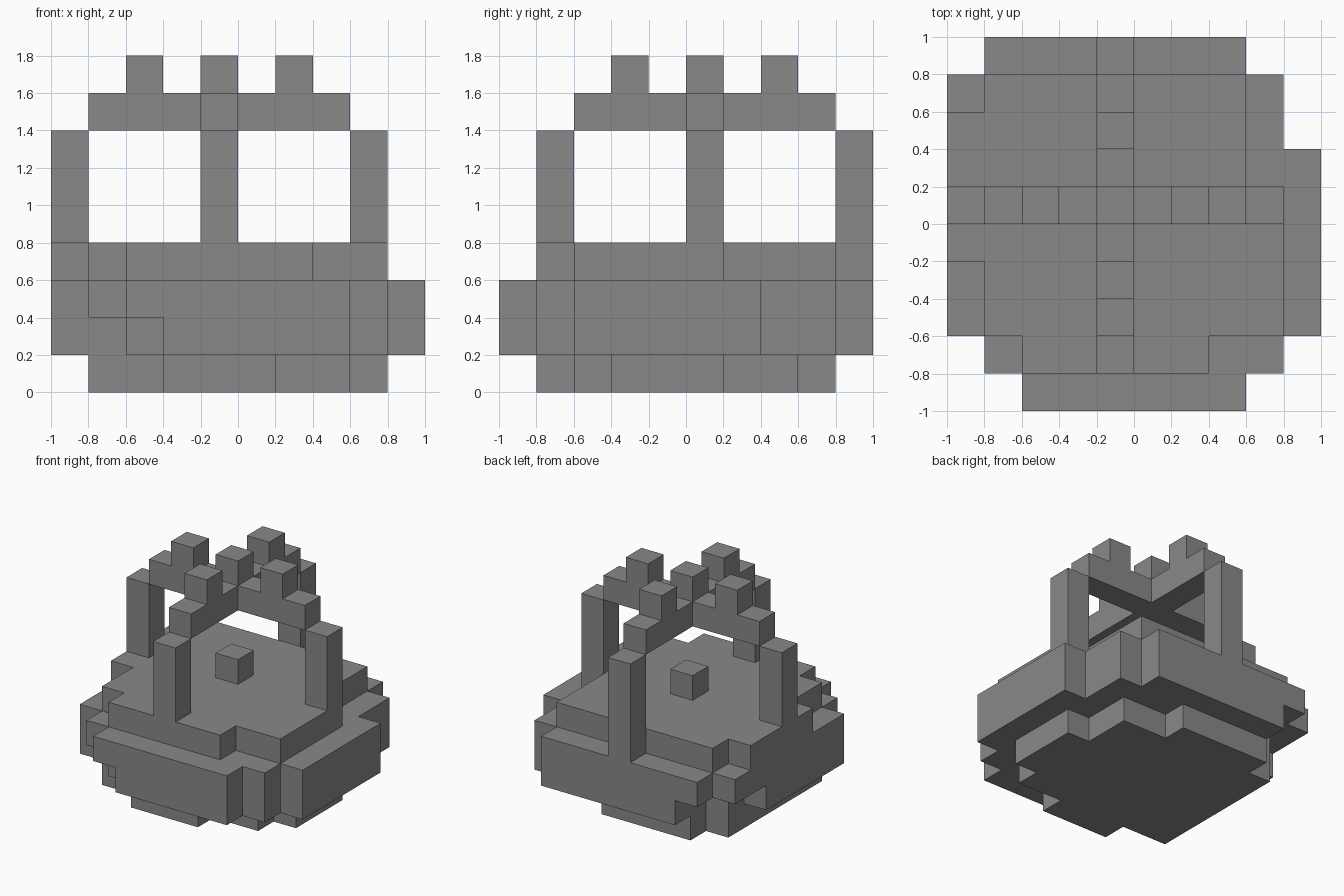
import bpy
import bmesh
from mathutils import Vector

UNIT = 0.2

cube = bpy.data.objects.get("Cube")
if cube:
    bpy.data.objects.remove(cube, do_unlink=True)

# One plain grey for everything
grey = bpy.data.materials.new("plain grey")
grey.use_nodes = True
colour = (0.25, 0.25, 0.25, 1)
grey.diffuse_color = colour
grey.node_tree.nodes["Principled BSDF"].inputs["Base Color"].default_value = colour


def box(xs, ys, zs):
    """All unit cells in an inclusive range of columns, rows and layers."""
    return {(x, y, z) for x in range(xs[0], xs[1] + 1)
            for y in range(ys[0], ys[1] + 1)
            for z in range(zs[0], zs[1] + 1)}


def layer(z, *strips):
    """One layer from strips of (first x, last x, first y, last y)."""
    cells = set()
    for x0, x1, y0, y1 in strips:
        cells |= box((x0, x1), (y0, y1), (z, z))
    return cells


parts = {
    # Bowl, stepped outward and back in
    "basket_base": layer(0, (3, 5, 1, 1), (1, 7, 2, 7), (8, 8, 3, 5), (2, 5, 8, 8)),
    "basket_lower_wall": layer(1, (3, 7, 0, 0), (2, 8, 1, 1), (0, 9, 2, 6),
                               (1, 8, 7, 7), (2, 8, 8, 8), (2, 7, 9, 9)),
    "basket_upper_wall": layer(2, (2, 7, 0, 0), (1, 8, 1, 1), (0, 9, 2, 6),
                               (0, 8, 7, 8), (1, 7, 9, 9)),
    "basket_filling": layer(3, (2, 6, 1, 1), (1, 7, 2, 8), (8, 8, 2, 5), (0, 0, 4, 7)),
    "centre_block": box((4, 4), (5, 5), (4, 4)),
    # Crossed handles
    "front_post": box((4, 4), (1, 1), (4, 6)),
    "back_post": box((4, 4), (9, 9), (3, 6)),
    "right_post": box((0, 0), (5, 5), (4, 6)),
    "left_post": box((8, 8), (5, 5), (4, 6)),
    "handle_cross": layer(7, (1, 7, 5, 5), (4, 4, 2, 8)),
    # Knobs on the handles
    "handle_knobs": {(4, 5, 8), (2, 5, 8), (6, 5, 8), (4, 3, 8), (4, 7, 8)},
}
solid = set().union(*parts.values())


def build(name, cells):
    """Mesh the outer faces of the cells, leaving out faces hidden by contact."""
    bm = bmesh.new()
    for cell in sorted(cells):
        for axis in range(3):
            for sign in (-1, 1):
                normal = Vector((0, 0, 0))
                normal[axis] = sign
                if tuple(int(c + n) for c, n in zip(cell, normal)) in solid:
                    continue
                u = Vector((0, 0, 0))
                u[(axis + 1) % 3] = 0.5
                v = normal.cross(u)
                mid = Vector(cell) + Vector((0.5, 0.5, 0.5)) + normal / 2
                corners = (mid - u - v, mid + u - v, mid + u + v, mid - u + v)
                bm.faces.new([bm.verts.new((p - Vector((5, 5, 0))) * UNIT)
                              for p in corners])
    bmesh.ops.remove_doubles(bm, verts=bm.verts[:], dist=0.001)
    mesh = bpy.data.meshes.new(name)
    bm.to_mesh(mesh)
    bm.free()
    mesh.materials.append(grey)
    obj = bpy.data.objects.new(name, mesh)
    bpy.context.collection.objects.link(obj)


for part_name, part_cells in parts.items():
    build(part_name, part_cells)
